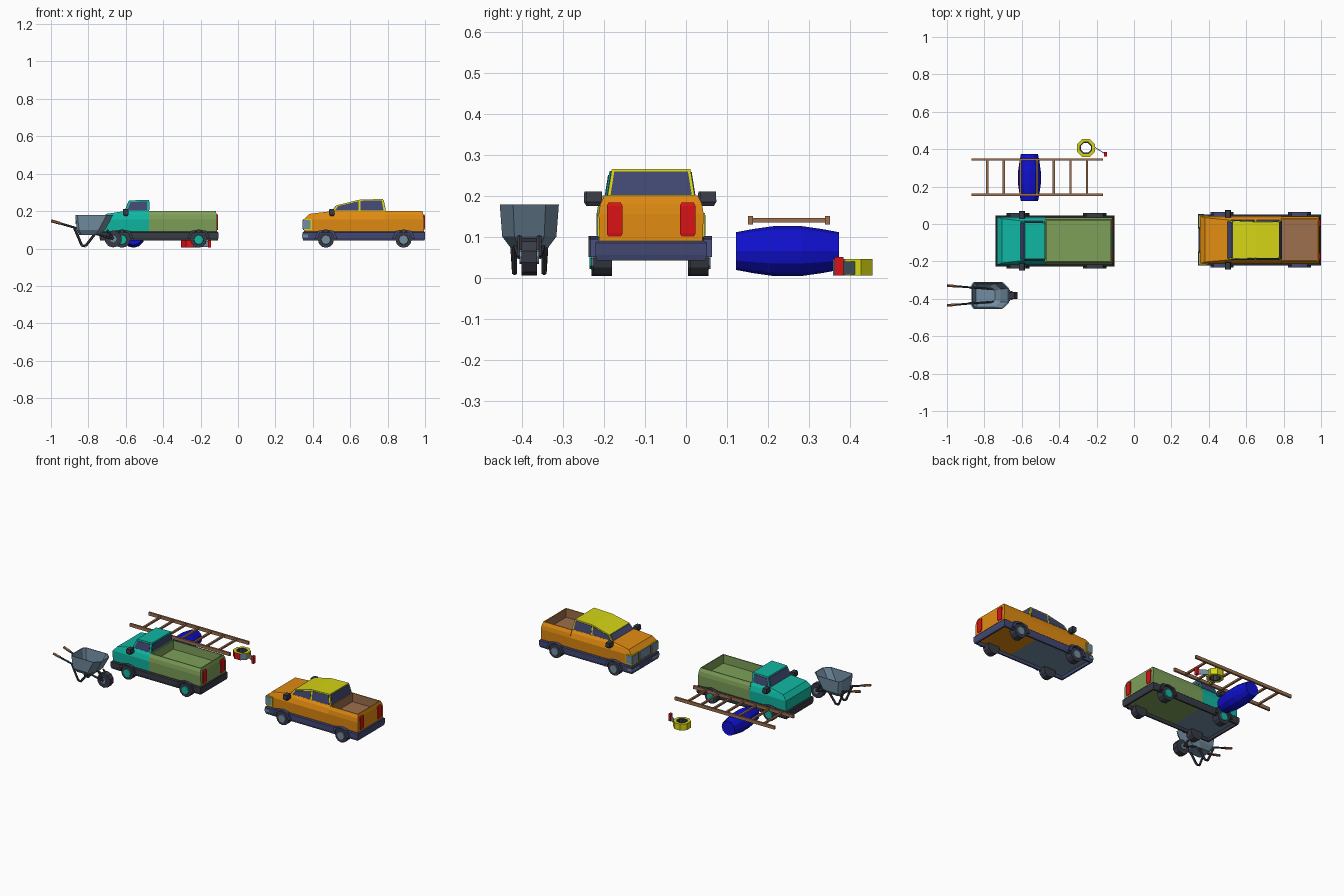
import bpy, bmesh, math
from mathutils import Vector, Matrix

cube = bpy.data.objects.get("Cube")
if cube:
    bpy.data.objects.remove(cube, do_unlink=True)


def material(name, *rgb):
    m = bpy.data.materials.new(name)
    m.use_nodes = True
    m.diffuse_color = (*rgb, 1)
    m.node_tree.nodes["Principled BSDF"].inputs["Base Color"].default_value = (*rgb, 1)
    return m


orange = material("orange", .75, .26, .006)
yellow = material("yellow", .66, .66, .008)
teal = material("teal", .005, .47, .36)
green = material("green", .21, .35, .1)
navy = material("navy", .055, .065, .17)
dark = material("dark_grey", .04, .043, .06)
slate = material("slate", .17, .27, .36)
red = material("red", .7, .006, .008)
blue = material("blue", .005, .005, .62)
brown = material("brown", .34, .16, .075)


def finish(name, bm, *mats):
    bmesh.ops.recalc_face_normals(bm, faces=bm.faces)
    me = bpy.data.meshes.new(name)
    bm.to_mesh(me)
    bm.free()
    ob = bpy.data.objects.new(name, me)
    bpy.context.collection.objects.link(ob)
    for m in mats:
        me.materials.append(m)
    return ob


def bridge(bm, rings):
    """Join equal vertex loops into a closed skin; returns bottom and top caps."""
    for a, b in zip(rings, rings[1:]):
        for i in range(len(a)):
            j = (i + 1) % len(a)
            bm.faces.new((a[i], a[j], b[j], b[i]))
    return bm.faces.new(rings[0]), bm.faces.new(rings[-1])


def loft(name, cy, levels, mats, hollow=None, hollow_bottom=False):
    """Stack of rectangles (z, x0, x1, half width); optional recess (rim, depth)."""
    bm = bmesh.new()
    rings = [[bm.verts.new((x, cy + s * w, z)) for x, s in ((x0, -1), (x1, -1), (x1, 1), (x0, 1))]
             for z, x0, x1, w in levels]
    bottom, top = bridge(bm, rings)
    if hollow:
        rim, depth = hollow
        face = bottom if hollow_bottom else top
        bmesh.ops.recalc_face_normals(bm, faces=bm.faces)
        bmesh.ops.inset_region(bm, faces=[face], thickness=rim)
        walls = bmesh.ops.extrude_discrete_faces(bm, faces=[face])["faces"]
        shift = depth if hollow_bottom else -depth
        for v in walls[0].verts:
            v.co.z += shift
        for f in {f for v in walls[0].verts for f in v.link_faces}:
            f.material_index = len(mats) - 1
    return finish(name, bm, *mats)


def box(name, x0, x1, y0, y1, z0, z1, mat):
    return loft(name, (y0 + y1) / 2, [(z, x0, x1, (y1 - y0) / 2) for z in (z0, z1)], [mat])


def prism(name, cy, points, width, mat):
    """Side outline (x, z) spread across y, its half width depending on z."""
    bm = bmesh.new()
    bridge(bm, [[bm.verts.new((x, cy + s * width(z), z)) for x, z in points] for s in (-1, 1)])
    return finish(name, bm, mat)


def rod(name, a, b, r, mat, sides=6, r2=None, turn=0):
    a, b = Vector(a), Vector(b)
    bm = bmesh.new()
    rot = (b - a).to_track_quat('Z', 'Y').to_matrix().to_4x4()
    bmesh.ops.create_cone(bm, cap_ends=True, segments=sides, radius1=r, radius2=r2 or r, depth=(b - a).length,
                          matrix=Matrix.Translation((a + b) / 2) @ rot @ Matrix.Rotation(turn, 4, 'Z'))
    return finish(name, bm, mat)


def cab_width(z):
    return .107 - (z - .195) * .16


def truck(tag, cy, x0, x1, axles, split, paint, bed_mats, trim, hub, mirror_x, cab_x, floor_x):
    n = lambda part: tag + "_" + part
    # Bonnet and cab base, then the open bed
    loft(n("front_body"), cy, [(.08, x0 + .008, split, .125), (.155, x0 + .008, split, .128),
                               (.185, x0 + .035, split, .118), (.2, cab_x, split, .107)], [paint])
    loft(n("bed"), cy, [(.08, split, x1 - .006, .125), (.155, split, x1 - .006, .128),
                        (.18, split, x1 - .009, .124), (.2, split, x1 - .014, .114)], bed_mats, (.009, .055))
    # Bumper skirt with hollow underside
    loft(n("skirt"), cy, [(.042, x0 + .004, x1 - .003, .132), (.055, x0, x1, .136), (.085, x0, x1, .136),
                          (.09, x0 + .005, x1 - .004, .13)], [trim], (.014, .03), True)
    box(n("front_floor"), x0 + .016, floor_x, cy - .12, cy + .12, .06, .068, slate)
    box(n("rear_floor"), floor_x, x1 - .016, cy - .12, cy + .12, .06, .068, bed_mats[0])
    for s in (-1, 1):
        side = "left" if s > 0 else "right"
        # Wheels, hubs and arches
        for x, end in zip(axles, ("front", "rear")):
            part = f"{end}_{side}_"
            rod(n(part + "tyre"), (x, cy + s * .095, .047), (x, cy + s * .14, .047), .043, dark, 12)
            rod(n(part + "hub"), (x, cy + s * .13, .047), (x, cy + s * .145, .047), .03, hub, 8, .025)
            arch = [(x + r * math.cos(a), .05 + r * math.sin(a)) for r, angles in
                    ((.062, range(0, 181, 45)), (.046, range(180, -1, -45))) for a in map(math.radians, angles)]
            arch = [(px, min(pz, .102)) for px, pz in arch]
            ob = prism(n(part + "arch"), cy + s * .138, arch, lambda z: .01, trim)
        # Mirrors and tail lights
        yy = sorted((cy + s * .12, cy + s * .158))
        loft(n(side + "_mirror"), sum(yy) / 2, [(.175, mirror_x, mirror_x + .02, .014),
             (.185, mirror_x - .006, mirror_x + .026, .02), (.21, mirror_x - .004, mirror_x + .022, .019)], [dark])
        yy = sorted((cy + s * .07, cy + s * .108))
        loft(n(side + "_tail_light"), sum(yy) / 2, [(.1, x1 - .01, x1 - .003, .015), (.108, x1 - .01, x1 - .001, .019),
             (.175, x1 - .01, x1 - .001, .019), (.183, x1 - .012, x1 - .004, .015)], [red])


def windows(tag, cy, panes, screens):
    for i, pts in enumerate(panes):
        prism(f"{tag}_side_window_{i + 1}", cy, pts, lambda z: cab_width(z) + .002, navy)
    for name, pts in screens.items():
        prism(f"{tag}_{name}", cy, pts, lambda z: cab_width(z) - .007, navy)


# Orange truck
oy = -.085
truck("orange_truck", oy, .345, 1.0, (.47, .885), .785, orange, [orange, brown], navy, slate, .492, .505, .74)
prism("orange_truck_cab", oy, [(.503, .198), (.53, .232), (.65, .261), (.775, .265), (.79, .198)], cab_width, yellow)
windows("orange_truck", oy,
        [[(.518, .202), (.536, .227), (.645, .253), (.645, .202)], [(.655, .202), (.655, .255), (.768, .258), (.778, .202)]],
        {"windscreen": [(.501, .201), (.525, .23), (.54, .23), (.54, .201)],
         "rear_window": [(.76, .202), (.76, .259), (.779, .259), (.791, .202)]})
box("orange_truck_grille", .347, .36, oy - .055, oy + .055, .1, .155, slate)
for s in (-1, 1):
    c = oy + s * .1
    box("orange_truck_lamp_frame", .349, .395, c - .031, c + .031, .098, .158, yellow)
    box("orange_truck_headlight", .346, .388, c - .033, c + .033, .103, .153, slate)
    box("orange_truck_bumper_lamp", .343, .375, c - .038, c + .038, .06, .075, slate)

# Teal and green truck
ty = -.09
truck("teal_truck", ty, -.74, -.105, (-.62, -.21), -.475, teal, [green], dark, teal, -.61, -.605, -.475)
prism("teal_truck_cab", ty, [(-.605, .198), (-.582, .257), (-.475, .26), (-.475, .198)], cab_width, teal)
windows("teal_truck", ty, [[(-.592, .202), (-.575, .249), (-.487, .251), (-.487, .202)]],
        {"windscreen": [(-.606, .202), (-.587, .25), (-.57, .25), (-.57, .202)],
         "rear_window": [(-.49, .207), (-.49, .25), (-.473, .25), (-.473, .207)]})

# Wheelbarrow tray: bevelled nose, tapered and hollow
by = -.382
bm = bmesh.new()
rings = []
for z, back, nose, w in ((.072, -.85, -.74, .045), (.1, -.862, -.71, .066), (.178, -.87, -.668, .072)):
    outline = [(back, -w * .75), (back + .012, -w), (nose - .035, -w), (nose, -w * .55)]
    outline += [(x, -y) for x, y in reversed(outline)]
    rings.append([bm.verts.new((x, by + y, z)) for x, y in outline])
inner = [[bm.verts.new(Vector((-.78, by, .13)) + (v.co - Vector((-.78, by, .13))) * .94) for v in r] for r in rings]
for r, src in zip(inner, rings):
    for v, o in zip(r, src):
        v.co.z = o.co.z + (.005 if src is rings[0] else 0)
bridge(bm, rings + inner[::-1])
finish("barrow_tray", bm, slate)
# Barrow wheel, handles, legs and struts
rod("barrow_wheel", (-.667, by - .019, .051), (-.667, by + .019, .051), .046, dark, 10)
rod("barrow_hub", (-.667, by - .024, .051), (-.667, by + .024, .051), .018, slate, 8)
for s in (-1, 1):
    at = lambda x, w, z: (x, by + s * w, z)
    rod("barrow_handle", at(-.96, .05, .137), at(-.667, .026, .051), .006, dark)
    rod("barrow_grip", at(-.998, .053, .148), at(-.95, .049, .134), .008, brown)
    leg = [at(-.875, .042, .11), at(-.835, .036, .016), at(-.815, .036, .013), at(-.765, .036, .078)]
    for a, b in zip(leg, leg[1:]):
        rod("barrow_leg", a, b, .007, dark)
    rod("barrow_strut", at(-.667, .024, .051), at(-.7, .024, .1), .006, dark)

# Ladder
for y in (.157, .345):
    box("ladder_rail", -.87, -.165, y - .006, y + .006, .13, .15, brown)
for i in range(7):
    x = -.785 + i * .089
    box(f"ladder_rung_{i + 1}", x - .006, x + .006, .157, .345, .135, .146, brown)

# Barrel lying on its side
bm = bmesh.new()
bridge(bm, [[bm.verts.new((-.559 + r * math.cos(a), y, .065 + r * math.sin(a)))
             for a in (math.tau * i / 12 for i in range(12))]
            for y, r in ((.126, .04), (.122, .046), (.165, .054), (.215, .061), (.28, .061),
                         (.33, .054), (.373, .046), (.369, .04))])
finish("barrel", bm, blue)

# Tape measure: octagonal ring, dark core, pulled-out strip and end clip
bm = bmesh.new()
center = Vector((-.257, .407, 0))
turn = [math.tau * (i + .5) / 8 for i in range(8)]
loops = [[bm.verts.new(center + Vector((r * math.cos(a), r * math.sin(a), z))) for a in turn]
         for r, z in ((.052, .005), (.052, .046), (.036, .046), (.028, .044), (.028, .007), (.036, .005))]
for a, b in zip(loops, loops[1:] + loops[:1]):
    for i in range(8):
        j = (i + 1) % 8
        f = bm.faces.new((a[i], a[j], b[j], b[i]))
        k = loops.index(a)
        if k in (2, 3, 4):
            f.material_index = 1
        elif k == 0:
            f.material_index = {4: 2, 5: 2, 6: 3}.get(i, 0)
finish("tape_case", bm, yellow, dark, red, slate)
prism("tape_strip", 0, [(0, .008), (.065, .008), (.065, .04), (0, .04)], lambda z: .002, slate).matrix_world = \
    Matrix.Translation((-.21, .41, 0)) @ Matrix.Rotation(math.radians(-32), 4, 'Z')
loft("tape_clip", .373, [(.005, -.16, -.144, .011), (.05, -.16, -.144, .011)], [red])
